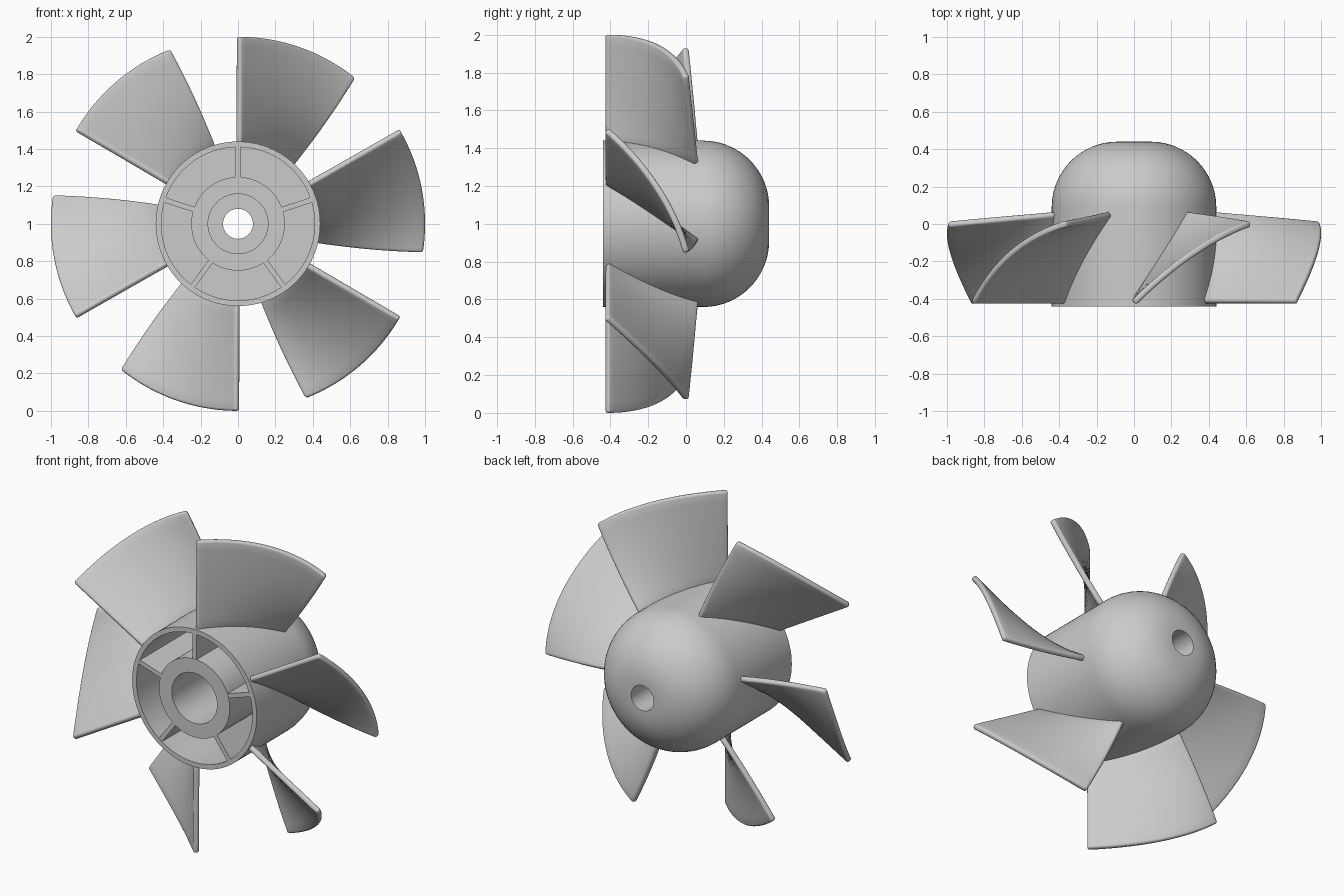
import bpy, bmesh
from math import sin, cos, pi, radians
from mathutils import Matrix

cube = bpy.data.objects.get("Cube")
if cube:
    bpy.data.objects.remove(cube, do_unlink=True)

grey = bpy.data.materials.new("light grey plastic")
grey.use_nodes = True
COLOUR = (0.6, 0.6, 0.6, 1)
grey.diffuse_color = COLOUR
grey.node_tree.nodes["Principled BSDF"].inputs["Base Color"].default_value = COLOUR

CENTRE = (0, 0, 1)
HUB_R, FRONT, BACK = 0.44, -0.44, 0.44


def add_object(name, mesh, angle=0):
    ob = bpy.data.objects.new(name, mesh)
    bpy.context.collection.objects.link(ob)
    ob.location = CENTRE
    ob.rotation_euler.y = angle
    return ob


def finish_mesh(name, bm):
    bmesh.ops.recalc_face_normals(bm, faces=bm.faces)
    mesh = bpy.data.meshes.new(name)
    bm.to_mesh(mesh)
    bm.free()
    mesh.materials.append(grey)
    return mesh


def smooth(ob, degrees=35):
    bpy.ops.object.select_all(action="DESELECT")
    ob.select_set(True)
    bpy.context.view_layer.objects.active = ob
    bpy.ops.object.shade_smooth_by_angle(angle=radians(degrees))


# Hub: closed profile (radius, y) turned about the y axis
fillet = 0.35
profile = [(0.09 + fillet * sin(i * pi / 32), BACK - fillet + fillet * cos(i * pi / 32))
           for i in range(17)]
profile += [(HUB_R, FRONT), (0.41, FRONT), (0.41, 0.09), (0.25, 0.09), (0.25, FRONT),
            (0.16, FRONT), (0.16, 0.2), (0.08, 0.2), (0.08, BACK)]
bm = bmesh.new()
ring = [bm.verts.new((r, y, 0)) for r, y in profile]
edges = [bm.edges.new((v, ring[(i + 1) % len(ring)])) for i, v in enumerate(ring)]
bmesh.ops.spin(bm, geom=ring + edges, cent=(0, 0, 0), axis=(0, 1, 0),
               angle=2 * pi, steps=96, use_duplicate=False)
bmesh.ops.remove_doubles(bm, verts=bm.verts, dist=0.0001)
smooth(add_object("hub", finish_mesh("hub", bm)))

# Five ribs joining the centre boss to the outer wall
bm = bmesh.new()
bmesh.ops.create_cube(bm, size=1, matrix=Matrix.Translation((0, -0.169, 0.33))
                      @ Matrix.Diagonal((0.028, 0.538, 0.18, 1)))
rib_mesh = finish_mesh("rib", bm)
for i in range(5):
    add_object(f"rib_{i + 1}", rib_mesh, i * 2 * pi / 5)


# Blade: a twisted sheet, straight at the root and arched at the tip
def blade_point(s, t):
    r = 0.425 + 0.575 * s
    sweep = radians(42.6 - 3.9 * s)
    arch = 0.05 + 0.55 * s
    rise = (0.48 - 0.06 * s) * (t + arch * t * (1 - t))
    return (r * sin(sweep * t), -0.42 + rise, r * cos(sweep * t))


ACROSS, ALONG = 10, 24
bm = bmesh.new()
grid = [[bm.verts.new(blade_point(i / ACROSS, j / ALONG)) for j in range(ALONG + 1)]
        for i in range(ACROSS + 1)]
for i in range(ACROSS):
    for j in range(ALONG):
        bm.faces.new((grid[i][j], grid[i + 1][j], grid[i + 1][j + 1], grid[i][j + 1]))
blade_mesh = finish_mesh("blade", bm)

for i in range(6):
    blade = add_object(f"blade_{i + 1}", blade_mesh, i * pi / 3)
    if i == 0:
        smooth(blade, 40)
    thick = blade.modifiers.new("thickness", "SOLIDIFY")
    thick.thickness, thick.offset = 0.034, 0
    rounding = blade.modifiers.new("rounded_rim", "BEVEL")
    rounding.width, rounding.segments = 0.013, 3
    rounding.limit_method, rounding.angle_limit = "ANGLE", radians(50)
